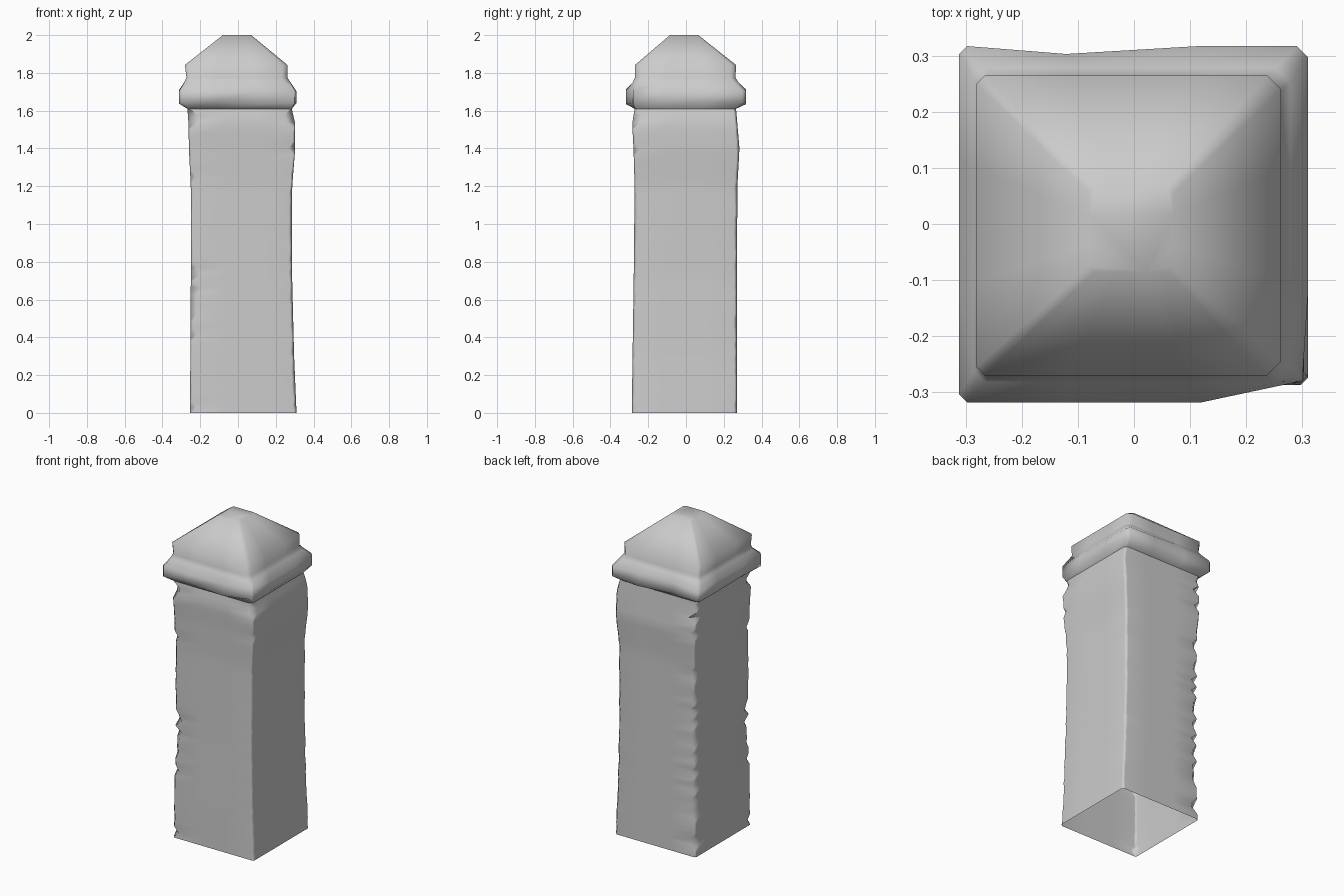
import bpy, bmesh, math, random

random.seed(4)
if "Cube" in bpy.data.objects:
    bpy.data.objects.remove(bpy.data.objects["Cube"], do_unlink=True)

stone = bpy.data.materials.new("grey_stone")
stone.use_nodes = True
GREY = (0.6, 0.6, 0.6, 1)
stone.diffuse_color = GREY
stone.node_tree.nodes["Principled BSDF"].inputs["Base Color"].default_value = GREY


def ring(x0, x1, y0, y1, z, cuts):
    """Chamfered rectangle, each side split in thirds; cuts start at -x -y, go round."""
    a, b, c, d = cuts
    sides = [((x0 + a, y0), (x1 - b, y0)), ((x1, y0 + b), (x1, y1 - c)),
             ((x1 - c, y1), (x0 + d, y1)), ((x0, y1 - d), (x0, y0 + a))]
    return [(p[0] + (q[0] - p[0]) * t, p[1] + (q[1] - p[1]) * t, z)
            for p, q in sides for t in (0, 0.3, 0.7, 1)]


def loft(name, rings, angle, close_top=False):
    bm = bmesh.new()
    rows = [[bm.verts.new(p) for p in r] for r in rings]
    for low, high in zip(rows, rows[1:]):
        for i in range(len(low)):
            j = (i + 1) % len(low)
            bm.faces.new((low[i], low[j], high[j], high[i]))
    if close_top:
        bm.faces.new(rows[-1])
    mesh = bpy.data.meshes.new(name)
    bm.to_mesh(mesh)
    bm.free()
    obj = bpy.data.objects.new(name, mesh)
    bpy.context.collection.objects.link(obj)
    mesh.materials.append(stone)
    bpy.ops.object.select_all(action="DESELECT")
    obj.select_set(True)
    bpy.context.view_layer.objects.active = obj
    bpy.ops.object.shade_smooth_by_angle(angle=math.radians(angle))
    return obj


def blend(keys, z):
    for (za, *a), (zb, *b) in zip(keys, keys[1:]):
        if z <= zb:
            t = (z - za) / (zb - za)
            return [u + (v - u) * t for u, v in zip(a, b)]
    return keys[-1][1:]


# Shaft outline by height: z, x0, x1, y0, y1
outline = [(0, -.255, .31, -.287, .27), (.3, -.252, .297, -.283, .27),
           (.7, -.25, .287, -.277, .27), (1.2, -.25, .287, -.272, .272),
           (1.4, -.26, .303, -.278, .283), (1.53, -.262, .303, -.285, .272),
           (1.61, -.268, .285, -.272, .265)]


# Chipped corners: two are worn along their height, one only near the top
def wear(z, i):
    chipped = 0 < z < 1.6
    worn = (True, z > 1.2, False, True)[i]
    if chipped and worn and random.random() < 0.42:
        return random.uniform(.03, .055)
    return random.uniform(.008, .016) if worn else random.uniform(.012, .02)


STEPS = 46
heights = [1.61 * i / STEPS for i in range(STEPS + 1)]
shaft_rings = [ring(*blend(outline, z), z, [wear(z, i) for i in range(4)])
               for z in heights]
shaft = loft("shaft", shaft_rings, 60)
shaft.modifiers.new("even_faces", "WEIGHTED_NORMAL").keep_sharp = True

# Cap: flared ledge, recessed neck, hipped top cut flat
ledge = [ring(-.312, .31, -.318, .317, z, (.015, .012, .02, .015)) for z in (1.64, 1.705)]
for row in ledge:
    for i, (x, y, z) in enumerate(row):
        z += random.uniform(-.008, .008)
        if y < -.25 and x > .2:        # broken front corner
            x, y = min(x, .3), max(y, -.28)
        elif y > .3 and -.15 < x < -.05:    # dent along the back
            y = .303
        row[i] = (x, y, z)
cap_rings = [
    shaft_rings[-1],
    *ledge,
    ring(-.285, .278, -.282, .278, 1.75, (.02, .03, .025, .02)),
    ring(-.273, .262, -.27, .262, 1.775, (.015, .03, .025, .015)),
    ring(-.281, .262, -.27, .265, 1.842, (.015, .025, .025, .015)),
    ring(-.08, .07, -.085, .065, 2.0, (.01, .01, .01, .01)),
]
cap = loft("cap", cap_rings, 62, close_top=True)
